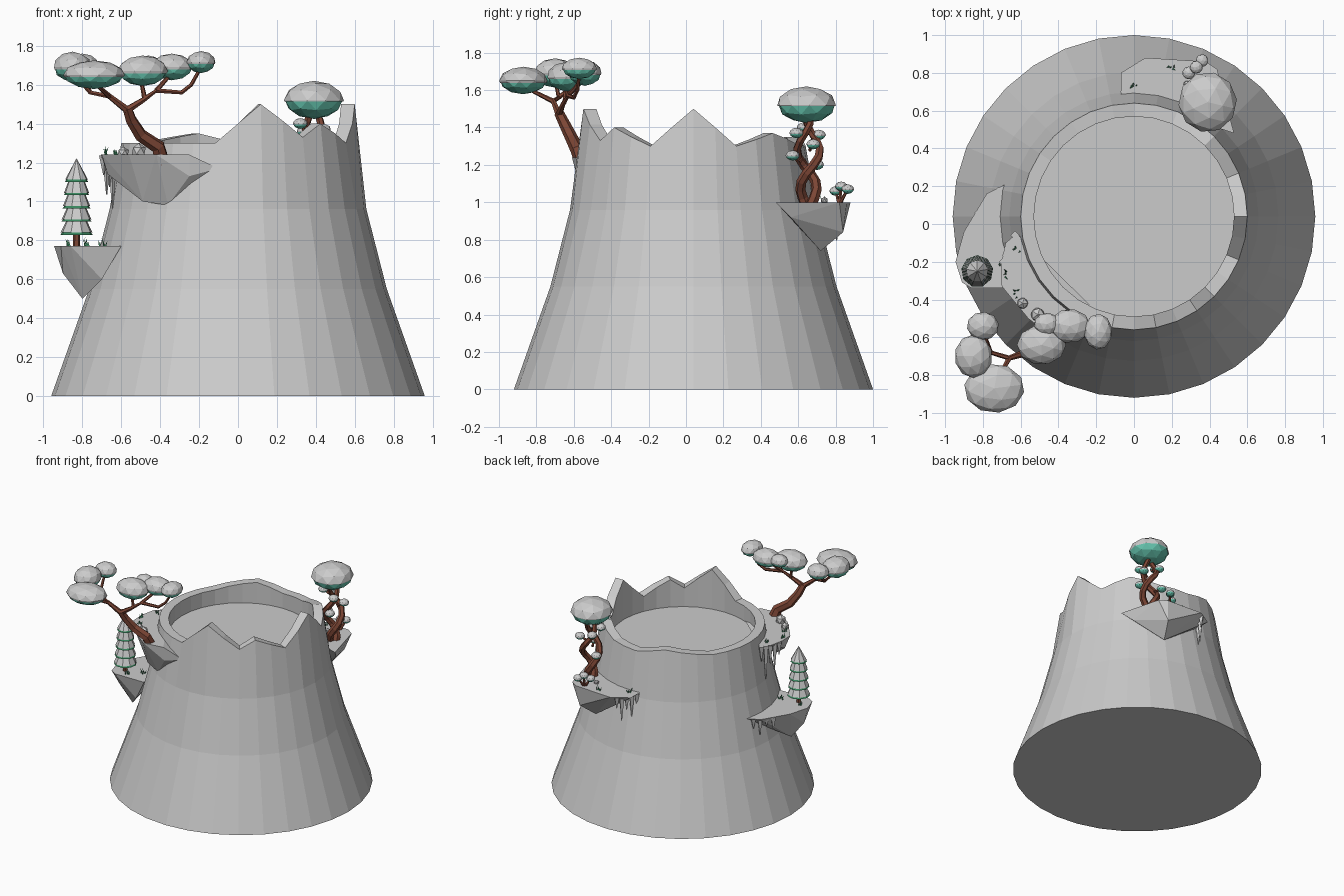
import bpy, bmesh, random
from math import sin, cos, pi, radians
from mathutils import Vector, Matrix

if "Cube" in bpy.data.objects:
    bpy.data.objects.remove(bpy.data.objects["Cube"])

random.seed(4)
CY = 0.04  # axis of the rock lies slightly behind the origin


def mat(name, rgb):
    m = bpy.data.materials.new(name)
    m.diffuse_color = (*rgb, 1)
    m.use_nodes = True
    m.node_tree.nodes["Principled BSDF"].inputs["Base Color"].default_value = m.diffuse_color
    return m


BARK = mat("bark", (0.2, 0.06, 0.035))
TEAL = mat("teal_leaf", (0.13, 0.55, 0.42))
GREEN = mat("pine_green", (0.04, 0.24, 0.11))


def finish(bm, name, m=None):
    bmesh.ops.recalc_face_normals(bm, faces=bm.faces)
    me = bpy.data.meshes.new(name)
    bm.to_mesh(me)
    bm.free()
    ob = bpy.data.objects.new(name, me)
    bpy.context.collection.objects.link(ob)
    if m:
        me.materials.append(m)
    return ob


# Hollow rock cone with a jagged rim
RIM = [(-101.25, 1.3), (-78.75, 1.5), (-56.25, 1.33), (-45, 1.4), (-22.5, 1.3), (0, 1.5),
       (22.5, 1.3), (45, 1.37), (67.5, 1.31), (90, 1.3), (112.5, 1.35), (146.25, 1.3), (258.75, 1.3)]


def rim_z(a):
    for (a0, z0), (a1, z1) in zip(RIM, RIM[1:]):
        if a0 <= a <= a1:
            return z0 + (z1 - z0) * (a - a0) / (a1 - a0)


N = 32
bm = bmesh.new()
rings = []
for r, z in [(0.96, 0), (0.765, 0.55), (0.66, 0.96), (0.6, None), (0.53, None), (0.53, 1.18)]:
    ring = []
    for i in range(N):
        a = -101.25 + i * 360 / N
        t = radians(a)
        ring.append(bm.verts.new((r * cos(t), CY + r * sin(t), rim_z(a) if z is None else z)))
    rings.append(ring)
for lo, hi in zip(rings, rings[1:]):
    for i in range(N):
        j = (i + 1) % N
        bm.faces.new((lo[i], lo[j], hi[j], hi[i]))
bm.faces.new(rings[0])
bm.faces.new(rings[-1])
finish(bm, "rock_cone")


# Ledges: flat top outline plus keel points, wrapped in a hull
def ledge(name, z, outline, keel):
    bm = bmesh.new()
    for x, y in outline:
        bm.verts.new((x, y, z))
    for p in keel:
        bm.verts.new(p)
    res = bmesh.ops.convex_hull(bm, input=bm.verts)
    junk = [g for g in res["geom_interior"] if isinstance(g, bmesh.types.BMVert)]
    bmesh.ops.delete(bm, geom=junk, context='VERTS')
    finish(bm, name)


ledge("upper_ledge", 1.24,
      [(-0.62, -0.05), (-0.68, -0.1), (-0.705, -0.22), (-0.7, -0.33), (-0.56, -0.5),
       (-0.42, -0.61), (-0.25, -0.59)],
      [(-0.1, -0.56, 1.17), (-0.25, -0.58, 1.13), (-0.36, -0.5, 0.98), (-0.49, -0.45, 1.0),
       (-0.67, -0.3, 1.14)])
ledge("lower_ledge", 0.77,
      [(-0.68, 0.21), (-0.78, 0.16), (-0.9, -0.04), (-0.945, -0.2), (-0.91, -0.31),
       (-0.86, -0.34), (-0.6, -0.34)],
      [(-0.9, -0.22, 0.63), (-0.8, -0.2, 0.5), (-0.7, -0.3, 0.6)])
ledge("back_ledge", 1.0,
      [(-0.07, 0.68), (-0.07, 0.8), (0.06, 0.88), (0.38, 0.86), (0.44, 0.82), (0.53, 0.48)],
      [(0.36, 0.84, 0.84), (0.3, 0.72, 0.74), (0.48, 0.56, 0.92), (0.1, 0.78, 0.9)])


# Icicles below the thin ends of the ledges
def cone(name, p, r1, r2, h, n=5, m=None, tilt=(0, 0)):
    bm = bmesh.new()
    bmesh.ops.create_cone(bm, cap_ends=True, segments=n, radius1=r1, radius2=r2, depth=h,
                          matrix=Matrix.Translation((0, 0, h / 2)))
    for v in bm.verts:
        v.co += Vector((tilt[0] * v.co.z, tilt[1] * v.co.z, 0))
    ob = finish(bm, name, m)
    ob.location = p
    return ob


def icicles(name, p, q, z, lengths):
    for i, h in enumerate(lengths):
        c = Vector(p).lerp(Vector(q), i / (len(lengths) - 1))
        cone(name, (c.x, c.y, z - h), 0.003, 0.024, h, 4)


icicles("upper_icicle", (-0.63, -0.06), (-0.69, -0.2), 1.235, [0.12, 0.27, 0.16, 0.2, 0.1])
icicles("lower_icicle", (-0.72, 0.17), (-0.82, 0.06), 0.765, [0.08, 0.13, 0.07, 0.1])
icicles("back_icicle", (-0.05, 0.7), (0.03, 0.84), 0.995, [0.1, 0.18, 0.12, 0.2, 0.09])


# Tapered branches
def limb(name, pts, r0, r1):
    cu = bpy.data.curves.new(name, 'CURVE')
    cu.dimensions = '3D'
    cu.bevel_depth = 1
    cu.bevel_resolution = 1
    cu.use_fill_caps = True
    sp = cu.splines.new('POLY')
    sp.points.add(len(pts) - 1)
    for i, (pt, p) in enumerate(zip(sp.points, pts)):
        pt.co = (*p, 1)
        pt.radius = r0 + (r1 - r0) * i / (len(pts) - 1)
    sp.use_smooth = False
    cu.materials.append(BARK)
    bpy.context.collection.objects.link(bpy.data.objects.new(name, cu))


# Leaf clump: coloured blob with a snow cap over its upper part
def clump(name, c, r, cut=-0.15, sub=2):
    spin = Matrix.Rotation(random.uniform(0, 6), 3, 'Z')
    for part, k, m in (("snow", 1, None), ("leaf", 0.96, TEAL)):
        bm = bmesh.new()
        bmesh.ops.create_icosphere(bm, subdivisions=sub, radius=1)
        bmesh.ops.rotate(bm, verts=bm.verts, matrix=spin)
        if part == "snow":
            bmesh.ops.bisect_plane(bm, geom=bm.verts[:] + bm.edges[:] + bm.faces[:],
                                   plane_co=(0, 0, cut), plane_no=(0, 0, 1), clear_inner=True)
        for v in bm.verts:
            v.co = Vector(c) + Vector((v.co.x * r[0], v.co.y * r[1], v.co.z * r[2])) * k
        finish(bm, name + "_" + part, m)


# Leaning tree on the upper ledge
limb("leaning_trunk", [(-0.39, -0.55, 1.2), (-0.41, -0.58, 1.28), (-0.5, -0.61, 1.34),
                       (-0.55, -0.65, 1.42), (-0.57, -0.68, 1.48)], 0.042, 0.026)
A, B, C = (-0.57, -0.68, 1.47), (-0.66, -0.71, 1.54), (-0.42, -0.63, 1.57)
for pts in ([A, B, (-0.74, -0.85, 1.61)], [B, (-0.76, -0.68, 1.56), (-0.85, -0.7, 1.66)],
            [(-0.76, -0.68, 1.56), (-0.8, -0.56, 1.66)], [A, (-0.49, -0.66, 1.52), C],
            [(-0.48, -0.65, 1.53), (-0.5, -0.64, 1.63)], [C, (-0.34, -0.55, 1.66)],
            [C, (-0.29, -0.6, 1.56), (-0.24, -0.58, 1.6), (-0.19, -0.57, 1.69)]):
    limb("leaning_branch", pts, 0.02 if pts[0] == A else 0.013, 0.009)
for c, r in [((-0.74, -0.87, 1.65), (0.16, 0.13, 0.075)), ((-0.85, -0.7, 1.69), (0.1, 0.115, 0.08)),
             ((-0.8, -0.54, 1.7), (0.085, 0.075, 0.06)), ((-0.49, -0.64, 1.67), (0.13, 0.105, 0.08)),
             ((-0.34, -0.54, 1.69), (0.11, 0.09, 0.07)), ((-0.19, -0.57, 1.715), (0.075, 0.095, 0.058)),
             ((-0.46, -0.53, 1.7), (0.07, 0.06, 0.05))]:
    clump("leaning_clump", c, r)

# Twisted two-stem tree on the back ledge
for s in (0, pi):
    pts = []
    for i in range(12):
        t = i / 11
        w = 0.02 + 0.045 * sin(pi * t)
        a = s + 0.6 + t * 6.5
        pts.append((0.39 + w * cos(a), 0.655 + w * sin(a), 0.98 + 0.48 * t))
    limb("twisted_trunk", pts, 0.03, 0.018)
clump("twisted_crown", (0.39, 0.645, 1.52), (0.155, 0.16, 0.1), -0.05)
for dx, dy, z in [(0.03, -0.08, 1.25), (-0.05, 0.06, 1.36), (0.05, -0.06, 1.37), (-0.07, -0.02, 1.4),
                  (-0.08, 0.05, 1.2), (0.08, 0.03, 1.31)]:
    c = (0.39 + dx, 0.65 + dy, z)
    limb("twig", [(0.39 + dx * 0.4, 0.65 + dy * 0.4, z - 0.03), c], 0.01, 0.006)
    clump("twisted_clump", c, (0.038, 0.038, 0.028))

# Small bush beside it
for x, y, z in [(0.29, 0.8, 1.06), (0.33, 0.83, 1.085), (0.36, 0.865, 1.07)]:
    limb("bush_stem", [(0.33, 0.82, 0.99), (x, y, z)], 0.012, 0.006)
    clump("bush_clump", (x, y, z), (0.034, 0.034, 0.026))

# Tiered pine on the lower ledge
px, py = -0.83, -0.25
limb("pine_trunk", [(px, py, 0.74), (px, py, 1.1)], 0.02, 0.01)
for i in range(5):
    z, r = 0.84 + 0.068 * i, 0.085 - 0.006 * i
    top = i == 4
    cone("pine_leaf", (px, py, z - 0.012), r, r * 0.5, 0.05, 9, GREEN)
    cone("pine_snow", (px, py, z), r * 0.98, 0 if top else r * 0.55, 0.11 if top else 0.075, 9)

# Grass tufts and loose stones
for x, y, z in [(-0.88, -0.22, 0.77), (-0.77, -0.29, 0.77), (-0.7, -0.22, 0.77), (-0.62, -0.14, 1.24),
                (-0.62, -0.37, 1.24), (-0.69, -0.27, 1.24), (0.2, 0.82, 1.0), (0.0, 0.73, 1.0)]:
    for k in range(5):
        cone("grass_blade", (x + random.uniform(-.018, .018), y + random.uniform(-.018, .018), z - 0.005),
             0.006, 0, random.uniform(0.025, 0.05), 3, GREEN,
             (random.uniform(-.4, .4), random.uniform(-.4, .4)))
for x, y, z, r in [(-0.59, -0.42, 1.25, 0.032), (-0.51, -0.48, 1.26, 0.04), (0.28, 0.74, 1.01, 0.02)]:
    bm = bmesh.new()
    bmesh.ops.create_icosphere(bm, subdivisions=1, radius=r)
    finish(bm, "stone").location = (x, y, z)
